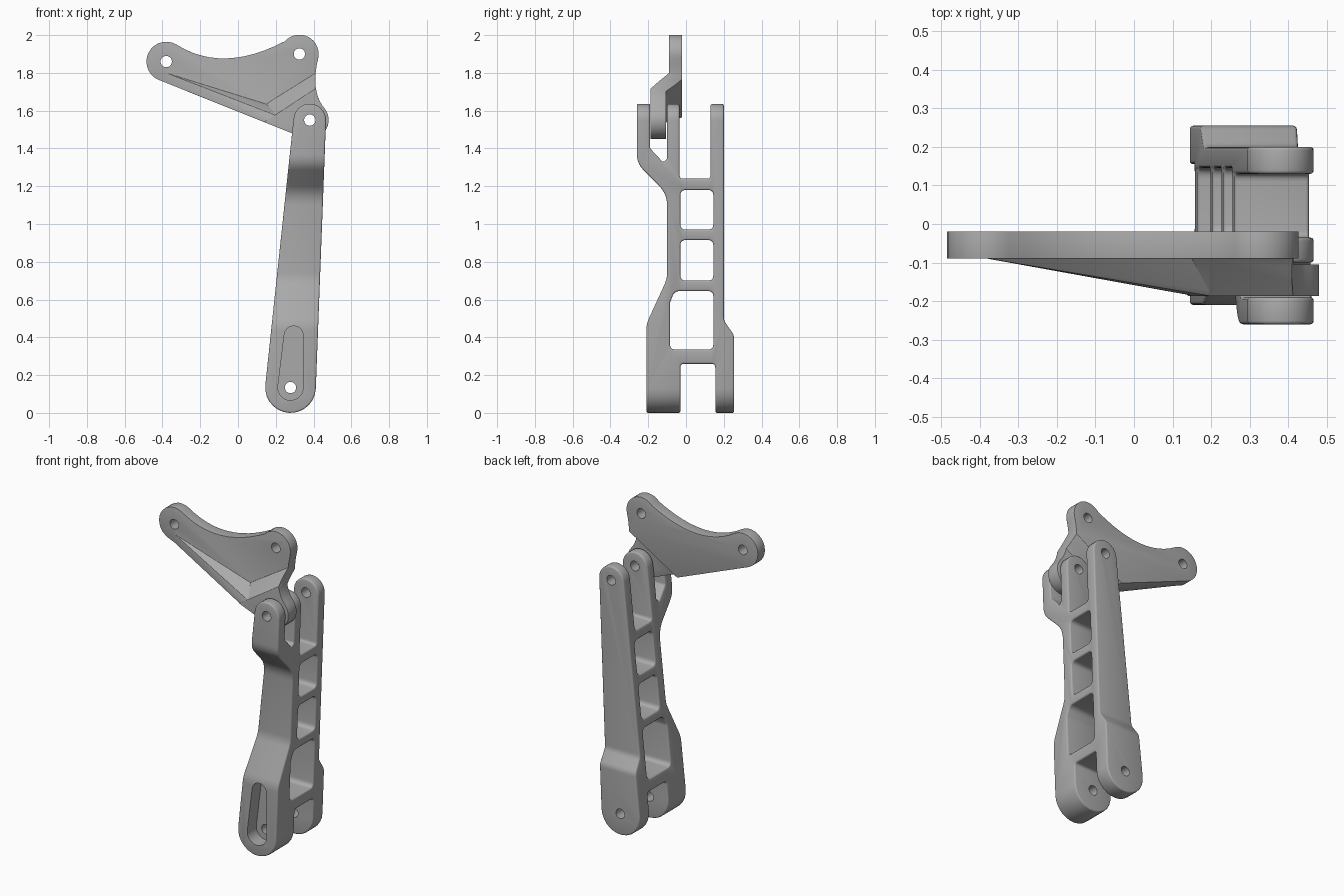
import bpy, bmesh, math
from mathutils import Vector

if "Cube" in bpy.data.objects:
    bpy.data.objects.remove(bpy.data.objects["Cube"], do_unlink=True)

metal = bpy.data.materials.new("satin grey metal")
metal.use_nodes = True
GREY = (0.4, 0.4, 0.4, 1)
metal.diffuse_color = GREY
metal.node_tree.nodes["Principled BSDF"].inputs["Base Color"].default_value = GREY


# ---------- outline helpers ----------
def arc(c, r, a0, a1, n=14):
    return [(c[0] + r * math.cos(a0 + (a1 - a0) * i / n),
             c[1] + r * math.sin(a0 + (a1 - a0) * i / n)) for i in range(n + 1)]


def deg_arc(c, r, a0, a1, n=14):
    return arc(c, r, math.radians(a0), math.radians(a1), n)


def capsule(c1, r1, c2, r2):
    """Two circles joined by their outer tangents."""
    d = Vector(c2) - Vector(c1)
    t, p = math.atan2(d.y, d.x), math.acos((r1 - r2) / d.length)
    return arc(c1, r1, t + p, t + 2 * math.pi - p) + arc(c2, r2, t - p, t + p)


def curve(p0, ctrl, p1, n=12):
    """Quadratic curve, end points left out."""
    a, b, c = Vector(p0), Vector(ctrl), Vector(p1)
    return [tuple(a * (1 - t) ** 2 + b * 2 * t * (1 - t) + c * t * t)
            for t in (i / n for i in range(1, n))]


def rounded(corners, n=5):
    """Polygon of (u, v, radius) with every corner rounded off."""
    out = []
    for i, (u, v, r) in enumerate(corners):
        p = Vector((u, v))
        a = Vector(corners[i - 1][:2]) - p
        b = Vector(corners[(i + 1) % len(corners)][:2]) - p
        if r == 0:
            out.append((u, v))
            continue
        cut = min(r / math.tan(a.angle(b) / 2), a.length * 0.45, b.length * 0.45)
        s, e = p + a.normalized() * cut, p + b.normalized() * cut
        out += [tuple(s)] + curve(s, p, e, n) + [tuple(e)]
    return out


# ---------- solid helpers ----------
def finish(bm, name):
    bmesh.ops.recalc_face_normals(bm, faces=bm.faces)
    mesh = bpy.data.meshes.new(name)
    bm.to_mesh(mesh)
    bm.free()
    mesh.materials.append(metal)
    ob = bpy.data.objects.new(name, mesh)
    bpy.context.collection.objects.link(ob)
    return ob


def prism(name, outline, place, lo, hi):
    """Extrude a 2D outline; place(u, v, w) gives the 3D point."""
    bm = bmesh.new()
    face = bm.faces.new([bm.verts.new(place(u, v, lo)) for u, v in outline])
    shift = Vector(place(0, 0, hi)) - Vector(place(0, 0, lo))
    ext = bmesh.ops.extrude_face_region(bm, geom=[face])["geom"]
    bmesh.ops.translate(bm, vec=shift, verts=[v for v in ext if isinstance(v, bmesh.types.BMVert)])
    return finish(bm, name)


def hull(name, points):
    bm = bmesh.new()
    for p in points:
        bm.verts.new(p)
    res = bmesh.ops.convex_hull(bm, input=bm.verts)
    bmesh.ops.delete(bm, geom=[v for v in bm.verts if not v.link_faces], context='VERTS')
    return finish(bm, name)


def apply(ob, mod):
    bpy.context.view_layer.objects.active = ob
    bpy.ops.object.modifier_apply(modifier=mod.name)


def combine(ob, other, operation):
    mod = ob.modifiers.new("combine", 'BOOLEAN')
    mod.operation, mod.object, mod.solver = operation, other, 'EXACT'
    apply(ob, mod)
    bpy.data.objects.remove(other, do_unlink=True)


def soften(ob, width):
    bm = bmesh.new()
    bm.from_mesh(ob.data)
    bmesh.ops.remove_doubles(bm, verts=bm.verts, dist=0.0005)
    bmesh.ops.dissolve_limit(bm, angle_limit=0.01, verts=bm.verts, edges=bm.edges)
    bm.to_mesh(ob.data)
    bm.free()
    mod = ob.modifiers.new("soft edges", 'BEVEL')
    mod.width, mod.segments = width, 3
    mod.limit_method, mod.angle_limit = 'ANGLE', math.radians(32)
    apply(ob, mod)


def smooth(ob):
    bpy.ops.object.select_all(action='DESELECT')
    ob.select_set(True)
    bpy.context.view_layer.objects.active = ob
    bpy.ops.object.shade_smooth_by_angle(angle=math.radians(32))


def side(u, v, w):   # outline in y-z, extruded along x
    return (w, u, v)


def front(u, v, w):  # outline in x-z, extruded along y
    return (u, w, v)


def drill(ob, c):
    combine(ob, prism("drill", deg_arc(c, 0.03, 0, 345, 23), front, -1, 1), 'DIFFERENCE')


BASE, PIVOT = (0.278, 0.134), (0.38, 1.55)
LEFT_EYE, TOP_EYE = (-0.38, 1.86), (0.325, 1.9)

# ---------- link arm: side silhouette with clevises ----------
silhouette = rounded([
    (-0.21, -0.1, 0), (-0.21, 0.47, 0.15), (-0.1, 0.71, 0.15), (-0.1, 1.16, 0.15),
    (-0.26, 1.32, 0.12), (-0.26, 1.7, 0), (-0.19, 1.7, 0), (-0.19, 1.4, 0.02),
    (-0.12, 1.325, 0.02), (-0.1, 1.345, 0.01), (-0.1, 1.7, 0), (-0.035, 1.7, 0),
    (-0.035, 1.24, 0.02), (0.13, 1.24, 0.02), (0.13, 1.7, 0), (0.2, 1.7, 0),
    (0.2, 0.49, 0.06), (0.255, 0.41, 0.06), (0.255, -0.1, 0), (0.155, -0.1, 0),
    (0.155, 0.26, 0.02), (-0.03, 0.26, 0.02), (-0.03, -0.1, 0)])
arm = prism("link_arm", silhouette, side, -0.2, 0.8)

# ladder windows
for y0, z0, z1, top in ((-0.03, 0.97, 1.18, 0), (-0.03, 0.7, 0.915, 0), (-0.085, 0.335, 0.645, 0.025)):
    window = rounded([(y0, z0, 0.03), (0.145, z0, 0.03), (0.145, z1, 0.03),
                      (y0 + top, z1, 0.04), (y0, z1 - 0.06, 0.04)] if top else
                     [(y0, z0, 0.03), (0.145, z0, 0.03), (0.145, z1, 0.03), (y0, z1, 0.03)])
    combine(arm, prism("window", window, side, -1, 1), 'DIFFERENCE')

# tapered front silhouette
combine(arm, prism("taper", capsule(BASE, 0.134, PIVOT, 0.086), front, -0.6, 0.6), 'INTERSECT')
soften(arm, 0.01)

# slot recess in the front lug, and bolt holes
combine(arm, prism("slot", capsule(BASE, 0.067, (0.295, 0.41), 0.05), front, -0.5, -0.12), 'DIFFERENCE')
drill(arm, BASE)
drill(arm, PIVOT)
smooth(arm)

# ---------- rocker plate ----------
left_lobe = deg_arc(LEFT_EYE, 0.105, 248, 58)
top_lobe = deg_arc(TOP_EYE, 0.102, 138, -12)
low_lobe = deg_arc(PIVOT, 0.1, 38, -112)
outline = (left_lobe + curve(left_lobe[-1], (-0.08, 1.795), top_lobe[0])
           + top_lobe + curve(top_lobe[-1], (0.382, 1.7), low_lobe[0], 10) + low_lobe)

rocker = prism("rocker_plate", [(-0.6, 1.2), (0.6, 1.2), (0.6, 2.2), (-0.6, 2.2)], front, -0.09, -0.02)

# raised pivot boss with a sloped shoulder
FACE = -0.187
boss = hull("boss", [(x, FACE, z) for x, z in ((0.14, 1.54), (0.6, 1.84), (0.6, 1.2), (0.14, 1.2))]
            + [(x, -0.06, z) for x, z in ((0.07, 1.61), (0.6, 1.94), (0.6, 1.2), (0.07, 1.2))])
combine(rocker, boss, 'UNION')

# tapering rib along the lower edge
rib = hull("rib", [(x, FACE, z) for x, z in ((0.2, 1.575), (0.16, 1.55), (0.16, 1.3), (0.3, 1.3), (0.3, 1.55))]
           + [(-0.38, -0.089, 1.8), (-0.4, -0.089, 1.6)]
           + [(x, -0.06, z) for x, z in ((-0.38, 1.8), (-0.4, 1.5), (0.12, 1.61), (0.3, 1.6), (0.3, 1.3))])
combine(rocker, rib, 'UNION')
combine(rocker, prism("rocker_outline", outline, front, -0.5, 0.5), 'INTERSECT')

# relief behind the boss, running along the diagonal fold
start = Vector((0.07, 0, 1.565))
along = Vector((0.34, 0, 0.205)).normalized()
down = Vector((along.z, 0, -along.x))
relief = prism("relief", [(-0.01, 0), (0.06, -0.105), (1, -0.105), (1, 0.2), (-0.01, 0.2)],
               lambda u, v, w: tuple(start + along * w + down * u + Vector((0, v, 0))), -1, 1)
combine(rocker, relief, 'DIFFERENCE')
soften(rocker, 0.016)
for eye in (LEFT_EYE, TOP_EYE, PIVOT):
    drill(rocker, eye)
smooth(rocker)
